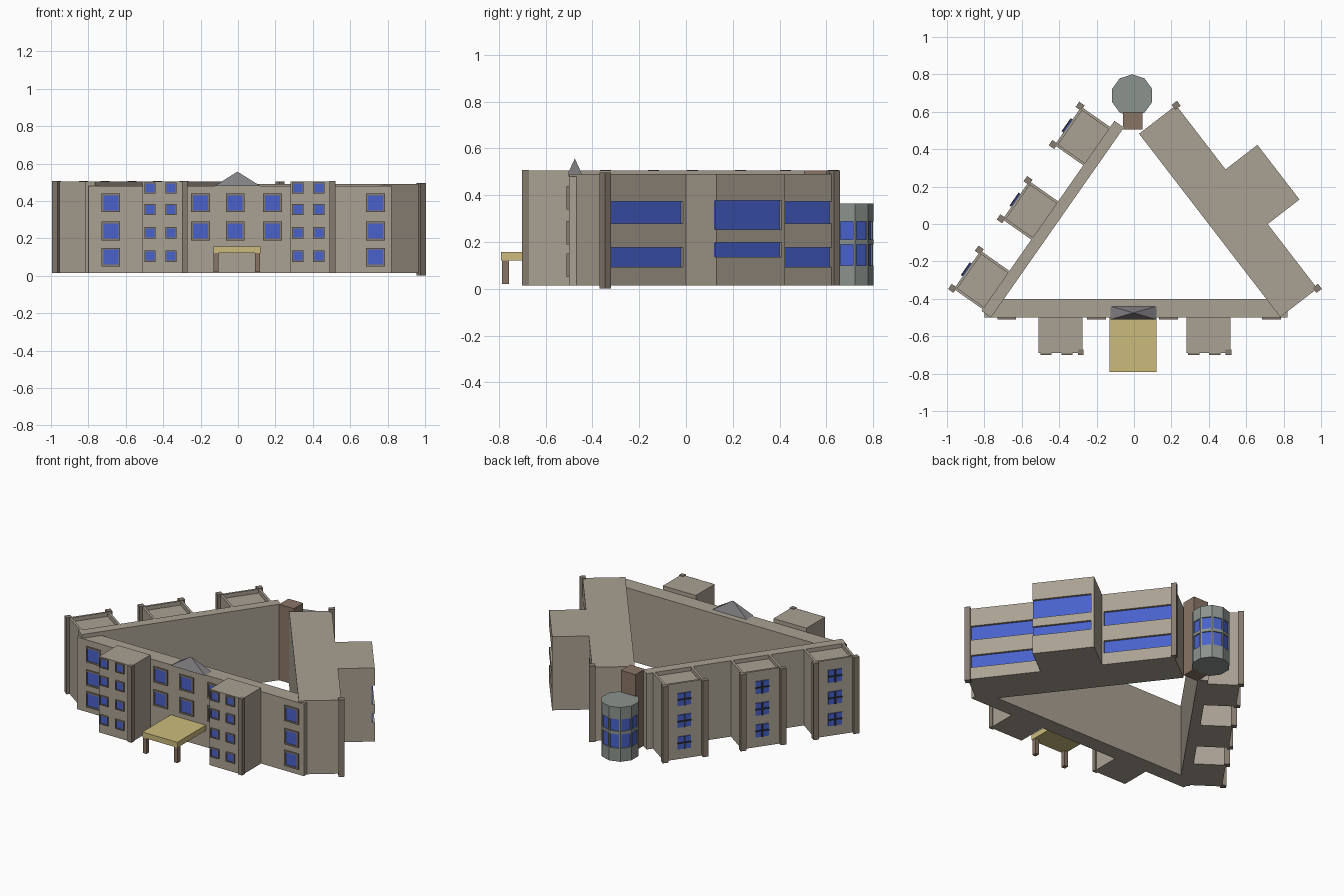
import bpy, bmesh
from math import radians, cos, sin, pi
from mathutils import Matrix, Vector

if "Cube" in bpy.data.objects:
    bpy.data.objects.remove(bpy.data.objects["Cube"])


def material(name, rgb):
    m = bpy.data.materials.new(name)
    m.diffuse_color = (*rgb, 1)
    m.use_nodes = True
    m.node_tree.nodes["Principled BSDF"].inputs["Base Color"].default_value = m.diffuse_color
    return m


WALL = material("wall", (0.40, 0.355, 0.29))
TRIM = material("trim", (0.24, 0.20, 0.16))
BROWN = material("brown", (0.25, 0.175, 0.13))
GLASS = material("glass", (0.065, 0.12, 0.60))
YELLOW = material("canopy_yellow", (0.60, 0.50, 0.20))
GREY = material("tower_grey", (0.26, 0.29, 0.27))
SLATE = material("slate", (0.22, 0.22, 0.23))
DARK = material("dark_frame", (0.03, 0.03, 0.04))


def frame(x, y, deg):
    return Matrix.Translation((x, y, 0)) @ Matrix.Rotation(radians(deg), 4, 'Z')


def prism(name, pts, z0, z1, mat, fr=Matrix.Identity(4), apex=None):
    """Extrude a counter-clockwise outline, or bring it to an apex."""
    bm = bmesh.new()
    low = [bm.verts.new((x, y, z0)) for x, y in pts]
    n = len(low)
    bm.faces.new(low[::-1])
    if apex:
        tip = bm.verts.new((*apex, z1))
        for i in range(n):
            bm.faces.new((low[i], low[(i + 1) % n], tip))
    else:
        top = [bm.verts.new((x, y, z1)) for x, y in pts]
        bm.faces.new(top)
        for i in range(n):
            j = (i + 1) % n
            bm.faces.new((low[i], low[j], top[j], top[i]))
    me = bpy.data.meshes.new(name)
    bm.to_mesh(me)
    bm.free()
    me.materials.append(mat)
    ob = bpy.data.objects.new(name, me)
    ob.matrix_world = fr
    bpy.context.collection.objects.link(ob)
    return ob


def box(name, x0, x1, y0, y1, z0, z1, mat, fr=Matrix.Identity(4)):
    return prism(name, [(x0, y0), (x1, y0), (x1, y1), (x0, y1)], z0, z1, mat, fr)


def window(name, x, y, z, s):
    """Framed square window on a front-facing wall at depth y."""
    h, t = s / 2, s * 0.1
    for sx in (-1, 1):
        a, b = sorted((x + sx * h, x + sx * (h - t)))
        box(name + "_jamb", a, b, y - 0.01, y, z - h, z + h, TRIM)
        a, b = sorted((z + sx * h, z + sx * (h - t)))
        box(name + "_rail", x - h + t, x + h - t, y - 0.01, y, a, b, TRIM)
    box(name + "_glass", x - h + t, x + h - t, y - 0.005, y, z - h + t, z + h - t, GLASS)


# Front wing with its roof pyramid
B, H = 0.015, 0.505
box("front_wing", -0.80, 0.82, -0.50, -0.40, B, 0.48, WALL)
prism("roof_pyramid", [(-0.125, -0.51), (0.12, -0.51), (0.12, -0.44), (-0.125, -0.44)],
      0.48, 0.557, SLATE, apex=(-0.003, -0.475))
for x, rows in ((-0.68, 3), (0.735, 3), (-0.20, 2), (-0.015, 2), (0.185, 2)):
    for z in (0.39, 0.24, 0.10)[:rows]:
        window("front_window", x, -0.50, z, 0.10)

# Front stair towers
for x0 in (-0.51, 0.28):
    box("front_tower", x0, x0 + 0.235, -0.69, -0.50, B, H, WALL)
    box("front_tower_pillar", x0 + 0.21, x0 + 0.24, -0.70, -0.67, B, H + 0.003, TRIM)
    for dx in (0.04, 0.152):
        for z in (0.47, 0.355, 0.23, 0.105):
            window("tower_window", x0 + dx, -0.69, z, 0.06)

# Entrance canopy and posts
box("canopy", -0.13, 0.12, -0.79, -0.50, 0.122, 0.157, YELLOW)
for x in (-0.13, 0.092):
    box("canopy_post", x, x + 0.026, -0.785, -0.757, 0.02, 0.122, BROWN)

# Left wing: long bar and three parapeted blocks
L = frame(-0.765, -0.50, 55.0)
box("left_wing", 0, 1.24, 0, 0.062, B, H, WALL, L)
for c in (0.136, 0.59, 1.075):
    a, b = c - 0.125, c + 0.125
    box("left_block", a, b, 0.06, 0.25, B, 0.48, WALL, L)
    box("parapet_side", a, a + 0.014, 0.06, 0.25, 0.48, H, WALL, L)
    box("parapet_side", b - 0.014, b, 0.06, 0.25, 0.48, H, WALL, L)
    box("parapet_front", a + 0.014, b - 0.014, 0.236, 0.25, 0.48, H, WALL, L)
    for e in (a, b):
        box("left_pillar", e - 0.018, e + 0.016, 0.24, 0.275, B, H + 0.003, TRIM, L)
    for z in (0.40, 0.26, 0.12):
        box("left_window_glass", c - 0.042, c + 0.042, 0.25, 0.256, z - 0.04, z + 0.04, GLASS, L)
        box("mullion", c - 0.004, c + 0.004, 0.25, 0.262, z - 0.04, z + 0.04, DARK, L)
        box("transom", c - 0.042, c + 0.042, 0.25, 0.262, z - 0.004, z + 0.004, DARK, L)

# Right wing: wide bar with a projecting bay and recessed ribbon windows
R = frame(0.98, -0.345, 127.6)
wing = prism("right_wing", [(0, 0), (0.435, 0), (0.435, -0.215), (0.804, -0.215),
                            (0.804, 0), (1.237, 0), (1.237, 0.25), (0, 0.25)], B, 0.49, WALL, R)
D = 0.02
side, bay = ((0.279, 0.373), (0.094, 0.176)), ((0.253, 0.377), (0.137, 0.197))
for u0, u1, v, zs in ((0.02, 0.42, 0, side), (0.42, 0.785, -0.215, bay), (0.815, 1.22, 0, side)):
    for z0, z1 in zs:
        cut = box("ribbon_cutter", u0, u1, v - 0.05, v + D, z0, z1, WALL, R)
        cut.hide_render = True
        cut.display_type = 'WIRE'
        mod = wing.modifiers.new("ribbon", 'BOOLEAN')
        mod.object, mod.operation, mod.solver = cut, 'DIFFERENCE', 'EXACT'
        box("ribbon_glass", max(u0, 0.436) if v else u0, u1, v + D - 0.006, v + D, z0, z1, GLASS, R)
box("right_front_pillar", -0.016, 0.018, -0.018, 0.018, 0.002, 0.497, TRIM, R)
box("right_back_pillar", 1.22, 1.253, -0.018, 0.018, B, H, TRIM, R)

# Ten-sided rear tower: ribbed storeys with glazed faces
CX, CY, N = -0.01, 0.687, 10
T = frame(CX, CY, 0)


def ring(r):
    return [(r * cos(pi / 2 + i * 2 * pi / N), r * sin(pi / 2 + i * 2 * pi / N)) for i in range(N)]


prism("rear_tower_core", ring(0.099), B, 0.36, GREY, T)
for z0, z1 in ((B, 0.10), (0.19, 0.21), (0.287, 0.365)):
    prism("rear_tower_band", ring(0.113), z0, z1, GREY, T)
for k in range(N):
    F = frame(CX, CY, k * 36)
    ap = 0.113 * cos(pi / N)
    glazed = k in (0, 1, 2, 3, 4, 5)
    for z0, z1 in ((0.10, 0.19), (0.21, 0.287)):
        if glazed:
            box("rear_tower_glass", 0.09, ap - 0.007, -0.028, 0.028, z0, z1, GLASS, F)
            for s in (-1, 1):
                a, b = sorted((s * 0.027, s * 0.0345))
                box("rear_tower_rib", 0.09, ap, a, b, z0, z1, GREY, F)
        else:
            box("rear_tower_panel", 0.09, ap, -0.0345, 0.0345, z0, z1, GREY, F)

# Link between the wings and the rear tower
box("rear_link", -0.06, 0.045, 0.505, 0.60, B, H, BROWN)
